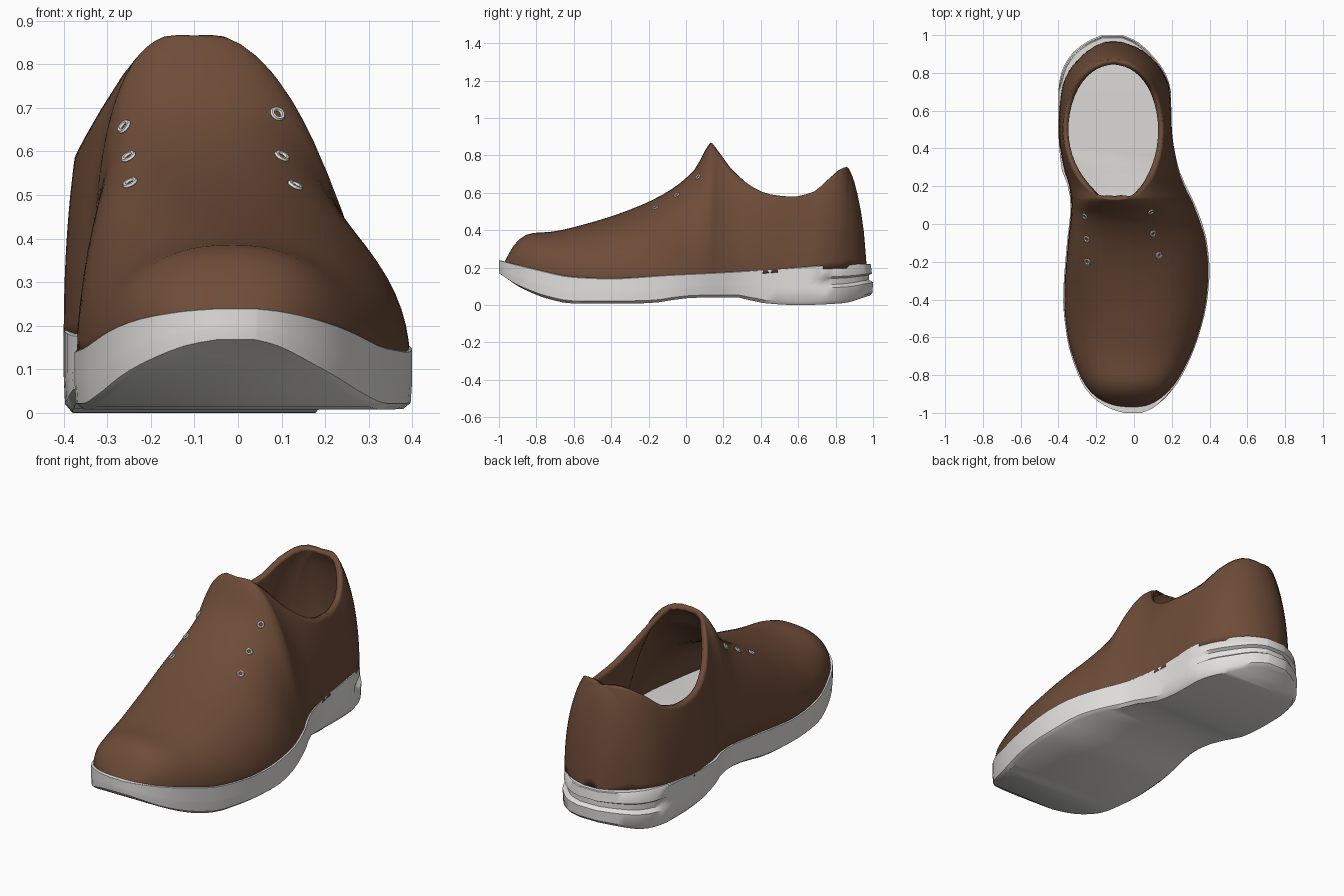
import bpy, bmesh, math
from mathutils import Vector
from mathutils.bvhtree import BVHTree

if "Cube" in bpy.data.objects:
    bpy.data.objects.remove(bpy.data.objects["Cube"])


def material(name, rgb):
    m = bpy.data.materials.new(name)
    m.diffuse_color = (*rgb, 1)
    m.use_nodes = True
    m.node_tree.nodes["Principled BSDF"].inputs["Base Color"].default_value = m.diffuse_color
    return m


leather = material("brown leather", (0.155, 0.072, 0.04))
rubber = material("off white rubber", (0.76, 0.75, 0.73))


def curve(*pts):
    """Smooth monotone interpolation through (position, value) points."""
    n = len(pts)
    d = [(pts[i + 1][1] - pts[i][1]) / (pts[i + 1][0] - pts[i][0]) for i in range(n - 1)]
    m = [d[0]] + [2 * a * b / (a + b) if a * b > 0 else 0 for a, b in zip(d, d[1:])] + [d[-1]]

    def f(y):
        y = min(max(y, pts[0][0]), pts[-1][0])
        i = max(k for k in range(n - 1) if pts[k][0] <= y)
        h = pts[i + 1][0] - pts[i][0]
        t = (y - pts[i][0]) / h
        return ((2*t**3 - 3*t*t + 1) * pts[i][1] + (t**3 - 2*t*t + t) * h * m[i]
                + (3*t*t - 2*t**3) * pts[i + 1][1] + (t**3 - t*t) * h * m[i + 1])
    return f


def stations(a, b, n):
    return [a + (b - a) * (1 - math.cos(math.pi * i / n)) / 2 for i in range(n + 1)]


def finish(name, bm, mat):
    bmesh.ops.remove_doubles(bm, verts=bm.verts, dist=0.0005)
    bmesh.ops.recalc_face_normals(bm, faces=bm.faces)
    me = bpy.data.meshes.new(name)
    bm.to_mesh(me)
    bm.free()
    ob = bpy.data.objects.new(name, me)
    bpy.context.collection.objects.link(ob)
    me.materials.append(mat)
    bpy.ops.object.select_all(action='DESELECT')
    ob.select_set(True)
    bpy.context.view_layer.objects.active = ob
    bpy.ops.object.shade_smooth_by_angle(angle=math.radians(40))
    return ob


# Sole: outline (left, right) and profile (top, bottom) along the length
sole_l = curve((-1, -.05), (-.98, -.12), (-.9, -.235), (-.8, -.295), (-.6, -.355), (-.4, -.375),
               (-.1, -.355), (.1, -.335), (.2, -.35), (.3, -.385), (.5, -.4), (.7, -.4),
               (.8, -.385), (.9, -.33), (.97, -.24), (1, -.17))
sole_r = curve((-1, .04), (-.98, .09), (-.9, .185), (-.8, .255), (-.6, .34), (-.4, .388),
               (-.25, .4), (-.1, .387), (.1, .325), (.2, .275), (.3, .235), (.5, .2),
               (.7, .195), (.8, .165), (.9, .09), (.97, .01), (1, -.06))
sole_top = curve((-1, .24), (-.8, .19), (-.6, .15), (-.4, .142), (-.1, .16), (.2, .175),
                 (.5, .195), (.8, .215), (1, .22))
sole_bot = curve((-1, .16), (-.9, .095), (-.72, .028), (-.6, .008), (-.2, .01), (-.05, .03),
                 (.05, .04), (.28, .04), (.4, .012), (.6, 0), (.85, .01), (1, .05))
groove = curve((-1, 0), (.7, 0), (.78, 1), (1, 1))

bm = bmesh.new()
ys = stations(-1, 1, 44)
rings = []
# (height fraction, inset everywhere, inset in the heel groove)
for frac, inset, cut in [(0, .02, 0), (.1, .003, 0), (.42, 0, 0), (.5, 0, .022),
                         (.65, 0, .022), (.7, 0, .006), (.98, 0, .012), (1, .004, .012)]:
    ring = []
    for side in (sole_r, sole_l):
        row = []
        for y in ys:
            p = Vector((side(y), y))
            p -= (p - Vector((-.1 if y > 0 else 0, max(-.7, min(.65, y))))).normalized() * (
                inset + cut * groove(y))
            z0, z1 = sole_bot(y), sole_top(y)
            row.append(bm.verts.new((p.x, p.y, z0 + (z1 - z0) * frac)))
        ring.append(row)
    rings.append(ring)
n = len(ys)
for lo, hi in zip(rings, rings[1:]):
    a = lo[0] + lo[1][::-1]
    b = hi[0] + hi[1][::-1]
    for i in range(2 * n):
        j = (i + 1) % (2 * n)
        bm.faces.new((a[i], a[j], b[j], b[i]))
for r, l in (rings[0], rings[-1]):      # tread and footbed
    for i in range(n - 1):
        bm.faces.new((r[i], r[i + 1], l[i + 1], l[i]))
finish("sole", bm, rubber)

# Upper: base outline, ridge and collar height, ridge centre
up_l = curve((-.975, -.05), (-.955, -.13), (-.9, -.22), (-.8, -.287), (-.6, -.35), (-.4, -.37),
             (-.1, -.35), (.1, -.332), (.2, -.343), (.3, -.373), (.5, -.4), (.7, -.385),
             (.8, -.35), (.9, -.265), (.94, -.21), (.965, -.15))
up_r = curve((-.975, .03), (-.955, .09), (-.9, .17), (-.8, .247), (-.6, .335), (-.4, .383),
             (-.25, .394), (-.1, .382), (.1, .318), (.2, .268), (.3, .232), (.5, .2),
             (.7, .19), (.8, .155), (.9, .07), (.94, .005), (.965, -.07))
up_top = curve((-.975, .22), (-.955, .26), (-.92, .32), (-.88, .36), (-.83, .384), (-.72, .392),
               (-.55, .43), (-.3, .51), (-.1, .605), (.05, .73), (.11, .84), (.135, .868),
               (.16, .84), (.2, .785), (.25, .72), (.35, .635), (.45, .592), (.57, .58),
               (.68, .605), (.77, .68), (.86, .738), (.885, .7), (.92, .58), (.95, .4), (.965, .22))
ridge = curve((-.975, -.01), (-.6, -.015), (-.3, -.06), (-.1, -.09), (.13, -.1), (.5, -.11),
              (.965, -.11))
# Arch shape exponents: across (a) and upward (b), for each side
right_a = curve((-.975, 2.3), (-.6, 2.2), (-.25, 2.1), (.05, 2.4), (.25, 2.15), (.5, 2), (.965, 2.1))
right_b = curve((-.975, 2.3), (-.6, 2.2), (-.25, 1.9), (.03, 1.2), (.25, 1.35), (.5, 2), (.965, 2.1))
left_ab = curve((-.975, 2.3), (-.6, 2.3), (-.4, 2.6), (-.15, 3.4), (.05, 3.1), (.25, 2.4), (.5, 2.1),
                (.965, 2.1))


def collar(y):
    return .265 * math.sqrt(max(0, 1 - ((y - .5) / .37) ** 2))


bm = bmesh.new()
ys = stations(-.975, .13, 28) + stations(.13, .87, 24)[1:] + stations(.87, .965, 8)[1:]
STEPS = 16
for side, sign, fa, fb in ((up_r, 1, right_a, right_b), (up_l, -1, left_ab, left_ab)):
    grid = []
    for y in ys:
        xo, zb, xc, a, b = side(y), sole_top(y) - .02, ridge(y), fa(y), fb(y)
        rise = max(.01, up_top(y) - zb)
        # the arch is cut off where it meets the collar
        f = min(.97, collar(y) / abs(xo - xc))
        end = math.acos(f ** (a / 2))
        peak = rise / math.sin(end) ** (2 / b)
        row = []
        for k in range(STEPS + 1):
            t = end * k / STEPS
            row.append(bm.verts.new((xc + (xo - xc) * max(0, math.cos(t)) ** (2 / a), y,
                                     zb + peak * math.sin(t) ** (2 / b))))
        grid.append(row)
    for p, q in zip(grid, grid[1:]):
        for k in range(STEPS):
            bm.faces.new((p[k], q[k], q[k + 1], p[k + 1]))
upper = finish("upper", bm, leather)
if sum(p.normal.z * p.area for p in upper.data.polygons) < 0:
    upper.data.flip_normals()
tree = BVHTree.FromPolygons([v.co for v in upper.data.vertices],
                            [p.vertices for p in upper.data.polygons])
wall = upper.modifiers.new("wall", 'SOLIDIFY')
wall.thickness = .028
wall.offset = -1

# Lace eyelets seated on the upper
for i, (x, y) in enumerate([(.09, .065), (.10, -.05), (.13, -.165),
                            (-.26, .04), (-.25, -.08), (-.247, -.2)]):
    hit, normal, _, _ = tree.ray_cast(Vector((x, y, 2)), Vector((0, 0, -1)))
    if normal.z < 0:
        normal = -normal
    bpy.ops.mesh.primitive_torus_add(
        major_radius=.0135, minor_radius=.0055, major_segments=12, minor_segments=6,
        location=hit + normal * .002, rotation=normal.to_track_quat('Z', 'Y').to_euler())
    ob = bpy.context.object
    ob.name = f"eyelet_{i + 1}"
    ob.data.materials.append(rubber)
    bpy.ops.object.shade_smooth_by_angle(angle=math.radians(40))
